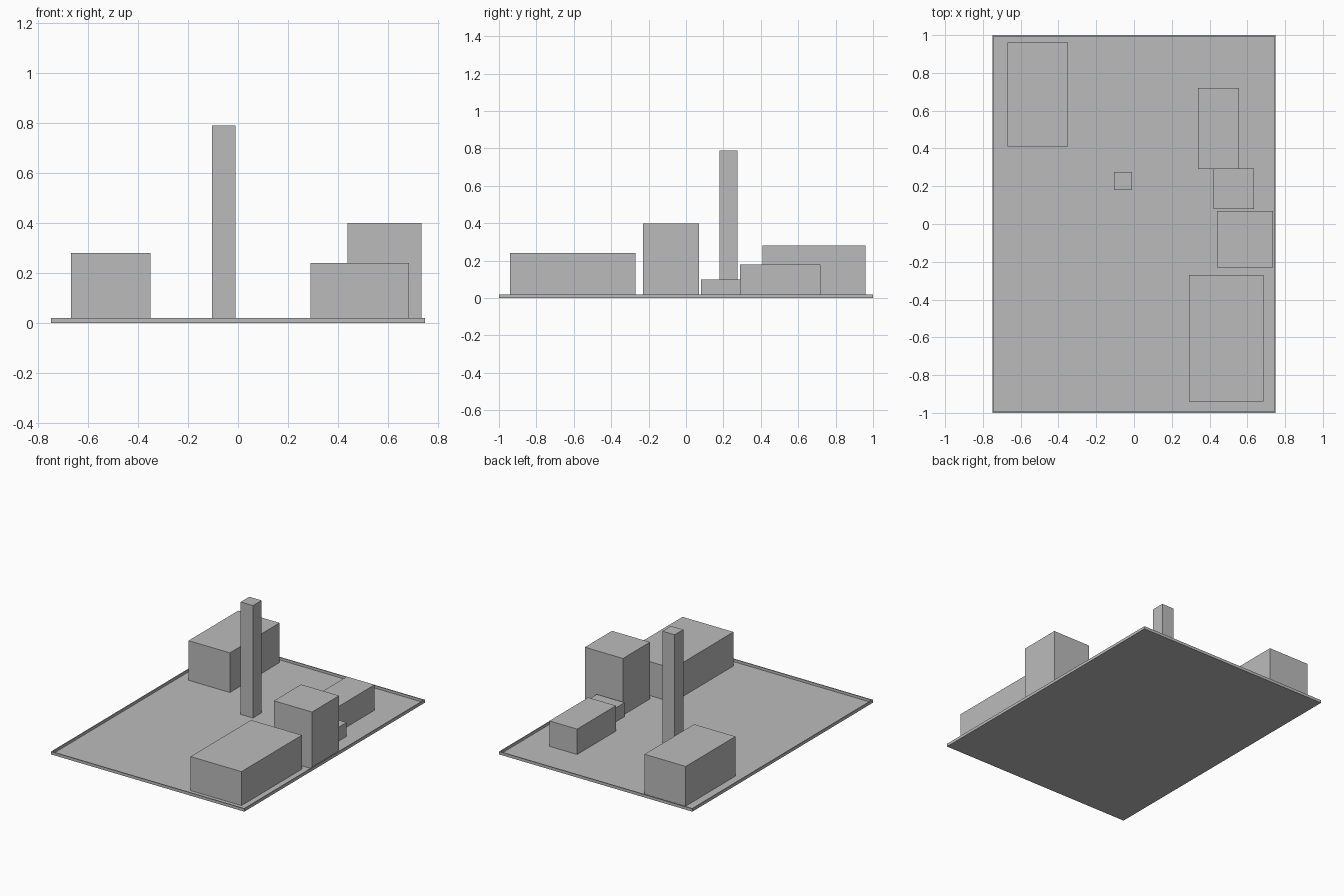
import bpy, bmesh

default = bpy.data.objects.get("Cube")
if default:
    bpy.data.objects.remove(default, do_unlink=True)

grey = bpy.data.materials.new("plain_grey")
grey.use_nodes = True
grey.diffuse_color = (0.5, 0.5, 0.5, 1)
grey.node_tree.nodes["Principled BSDF"].inputs["Base Color"].default_value = (0.5, 0.5, 0.5, 1)

FLOOR = 0.002   # thickness of the tray floor
RIM = 0.007     # thickness of the tray rim


def box(name, x, y, z, edit=None):
    """Axis-aligned box from (min, max) pairs, with an optional mesh edit."""
    bm = bmesh.new()
    bmesh.ops.create_cube(bm, size=1)
    for v in bm.verts:
        v.co = [lo + (c + 0.5) * (hi - lo) for c, (lo, hi) in zip(v.co, (x, y, z))]
    if edit:
        edit(bm)
    mesh = bpy.data.meshes.new(name)
    bm.to_mesh(mesh)
    bm.free()
    mesh.materials.append(grey)
    obj = bpy.data.objects.new(name, mesh)
    bpy.context.collection.objects.link(obj)
    return obj


def sink_top(bm):
    """Inset the top face and lower it, leaving a thin raised rim."""
    bm.normal_update()
    top = max(bm.faces, key=lambda f: f.calc_center_median().z)
    bmesh.ops.inset_region(bm, faces=[top], thickness=RIM, use_even_offset=True)
    inner = bmesh.ops.extrude_discrete_faces(bm, faces=[top])["faces"][0]
    for v in inner.verts:
        v.co.z = FLOOR


# Ground tray with a low rim
box("ground_tray", (-0.75, 0.75), (-1, 1), (0, 0.02), sink_top)

# Buildings: x range, y range, height
buildings = {
    "front_left_hall": ((0.29, 0.685), (-0.94, -0.27), 0.24),
    "left_block": ((0.44, 0.735), (-0.23, 0.07), 0.40),
    "low_link": ((0.42, 0.635), (0.08, 0.295), 0.10),
    "back_left_hall": ((0.34, 0.555), (0.29, 0.72), 0.18),
    "back_right_hall": ((-0.67, -0.35), (0.41, 0.96), 0.28),
    "tower": ((-0.105, -0.01), (0.18, 0.275), 0.79),
}
for name, (x, y, height) in buildings.items():
    box(name, x, y, (FLOOR / 2, height))
